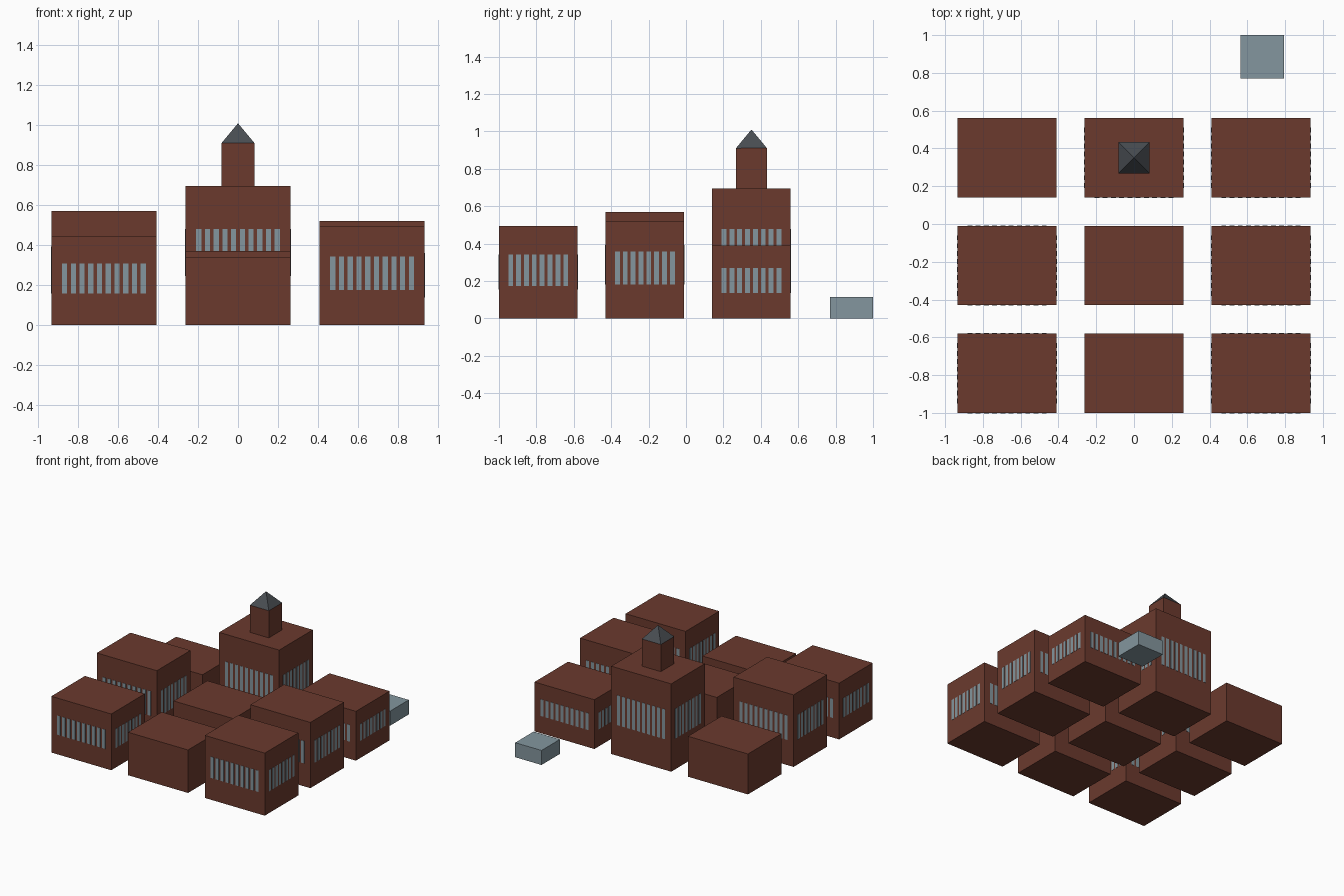
import bpy, bmesh, math
from mathutils import Matrix, Vector

if "Cube" in bpy.data.objects:
    bpy.data.objects.remove(bpy.data.objects["Cube"])


def material(name, rgb):
    m = bpy.data.materials.new(name)
    m.diffuse_color = (*rgb, 1)
    m.use_nodes = True
    m.node_tree.nodes["Principled BSDF"].inputs["Base Color"].default_value = m.diffuse_color
    return m


brick = material("brick", (0.147, 0.042, 0.027))
glass = material("glass", (0.23, 0.305, 0.342))
slate = material("slate", (0.065, 0.074, 0.084))


def add_box(bm, center, size):
    mat = Matrix.Translation(center) @ Matrix.Diagonal((*size, 1))
    bmesh.ops.create_cube(bm, size=1, matrix=mat)


def finish(bm, name, mat):
    mesh = bpy.data.meshes.new(name)
    bm.to_mesh(mesh)
    bm.free()
    ob = bpy.data.objects.new(name, mesh)
    bpy.context.collection.objects.link(ob)
    mesh.materials.append(mat)
    return ob


def box(name, center, size, mat):
    bm = bmesh.new()
    add_box(bm, center, size)
    return finish(bm, name, mat)


W, D = 0.525, 0.42          # block footprint
PANE, PROUD = 0.026, 0.004  # pane width and thickness


def windows(name, x, y, h):
    # rows of tall panes on all four walls
    bm = bmesh.new()
    z, ph = 0.52 * h, 0.34 * h
    for i in range(10):
        px = x + (i - 4.5) * W / 12
        for s in (-1, 1):
            add_box(bm, (px, y + s * D / 2, z), (PANE, PROUD, ph))
    for i in range(8):
        py = y + (i - 3.5) * D / 10
        for s in (-1, 1):
            add_box(bm, (x + s * W / 2, py, z), (PROUD, PANE, ph))
    finish(bm, name, glass)


# 3 x 3 grid of brick blocks, heights listed left to right
rows = {
    "front": (-0.79, (0.445, 0.34, 0.495)),
    "middle": (-0.22, (0.57, 0.37, 0.52)),
    "back": (0.35, (0.32, 0.695, 0.39)),
}
for row, (y, heights) in rows.items():
    for col, x, h in zip(("left", "center", "right"), (-0.672, 0, 0.672), heights):
        box(f"{row}_{col}_block", (x, y, h / 2), (W, D, h), brick)
        if h > 0.38:
            windows(f"{row}_{col}_windows", x, y, h)

# turret on the tallest block
box("turret", (0, 0.35, 0.8025), (0.166, 0.166, 0.215), brick)

# pyramid roof
bm = bmesh.new()
bmesh.ops.create_cone(
    bm, cap_ends=True, segments=4, radius1=0.166 / math.sqrt(2), radius2=0, depth=0.1,
    matrix=Matrix.Translation(Vector((0, 0.35, 0.96))) @ Matrix.Rotation(math.pi / 4, 4, 'Z'))
finish(bm, "turret_roof", slate)

# low glass pavilion behind the blocks
box("glass_pavilion", (0.68, 0.885, 0.0575), (0.23, 0.23, 0.115), glass)
